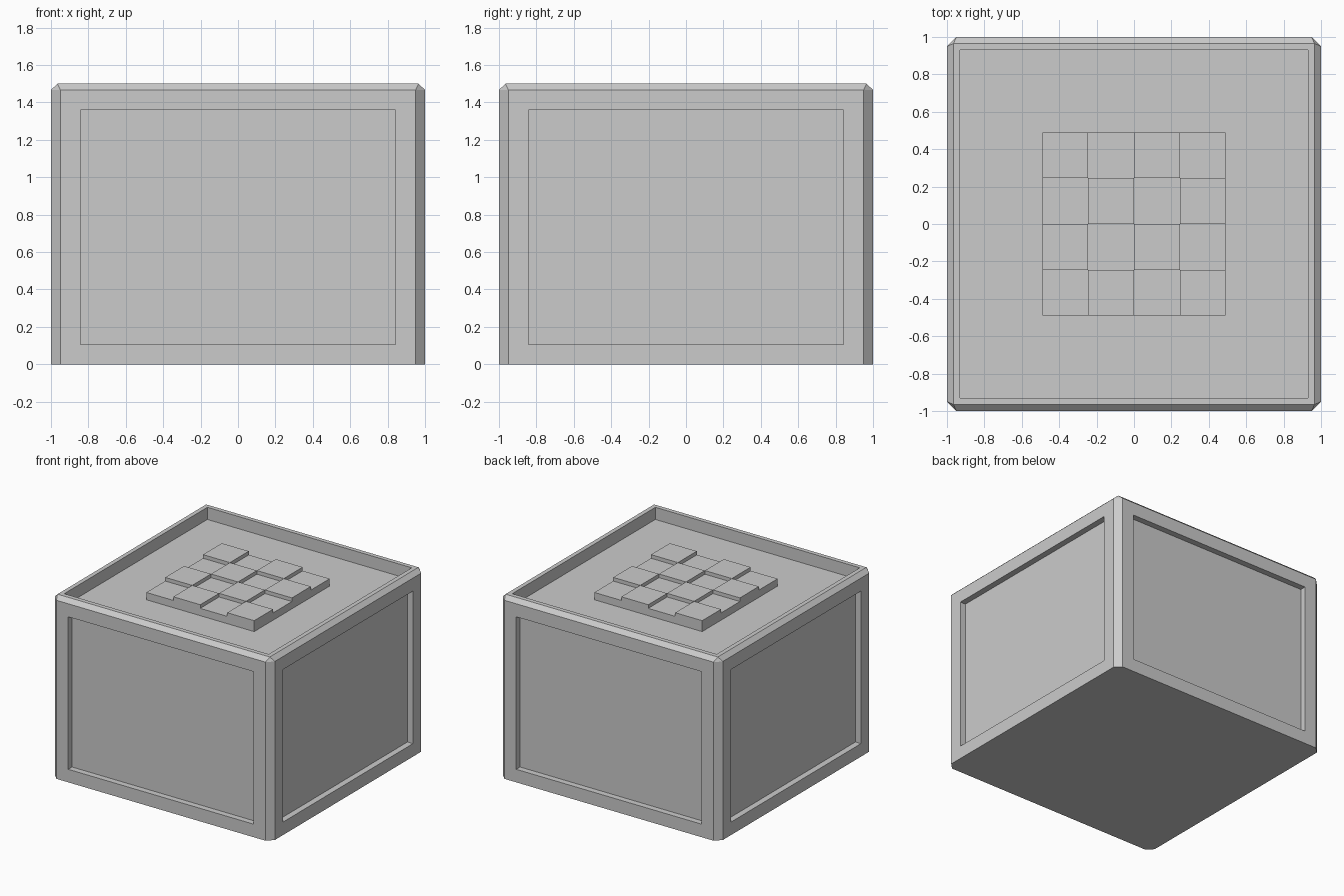
import bpy
import bmesh
import math
from mathutils import Matrix

if "Cube" in bpy.data.objects:
    bpy.data.objects.remove(bpy.data.objects["Cube"], do_unlink=True)

grey = bpy.data.materials.new("plain grey")
grey.use_nodes = True
grey.diffuse_color = (0.6, 0.6, 0.6, 1)
grey.node_tree.nodes["Principled BSDF"].inputs["Base Color"].default_value = (0.6, 0.6, 0.6, 1)


def finish(bm, name):
    mesh = bpy.data.meshes.new(name)
    bm.to_mesh(mesh)
    bm.free()
    mesh.materials.append(grey)
    obj = bpy.data.objects.new(name, mesh)
    bpy.context.collection.objects.link(obj)
    return obj


def recess(bm, faces, border, depth):
    # frame each face, then push its centre straight in
    for thickness, push in ((border, 0), (0, -depth)):
        bmesh.ops.inset_individual(bm, faces=faces, thickness=thickness,
                                   depth=push, use_even_offset=True)


# Chamfered crate body
HEIGHT, SHOULDER = 1.5, 1.467
CORNER, TOP = 0.95, 0.965
bm = bmesh.new()
for sx in (-1, 1):
    for sy in (-1, 1):
        for z in (0, SHOULDER):
            bm.verts.new((sx, sy * CORNER, z))
            bm.verts.new((sx * CORNER, sy, z))
        bm.verts.new((sx * TOP, sy * TOP, HEIGHT))
bmesh.ops.convex_hull(bm, input=bm.verts[:])
bmesh.ops.dissolve_limit(bm, angle_limit=math.radians(1),
                         verts=bm.verts[:], edges=bm.edges[:])
bmesh.ops.recalc_face_normals(bm, faces=bm.faces[:])
bm.normal_update()

# Sunken side panels and sunken top
sides = [f for f in bm.faces if max(abs(f.normal.x), abs(f.normal.y)) > 0.99]
lid = [f for f in bm.faces if f.normal.z > 0.99]
recess(bm, sides, 0.107, 0.05)
recess(bm, lid, 0.036, 0.1)
finish(bm, "crate_body")

# Checkerboard of raised tiles on the top
TILE, FLOOR = 0.245, 1.4
bm = bmesh.new()
for i in range(4):
    for j in range(4):
        height = 0.09 if (i + j) % 2 else 0.06
        place = Matrix.Translation(((i - 1.5) * TILE, (j - 1.5) * TILE, FLOOR + height / 2))
        bmesh.ops.create_cube(bm, size=1, matrix=place @ Matrix.Diagonal((TILE, TILE, height, 1)))
finish(bm, "top_tiles")
